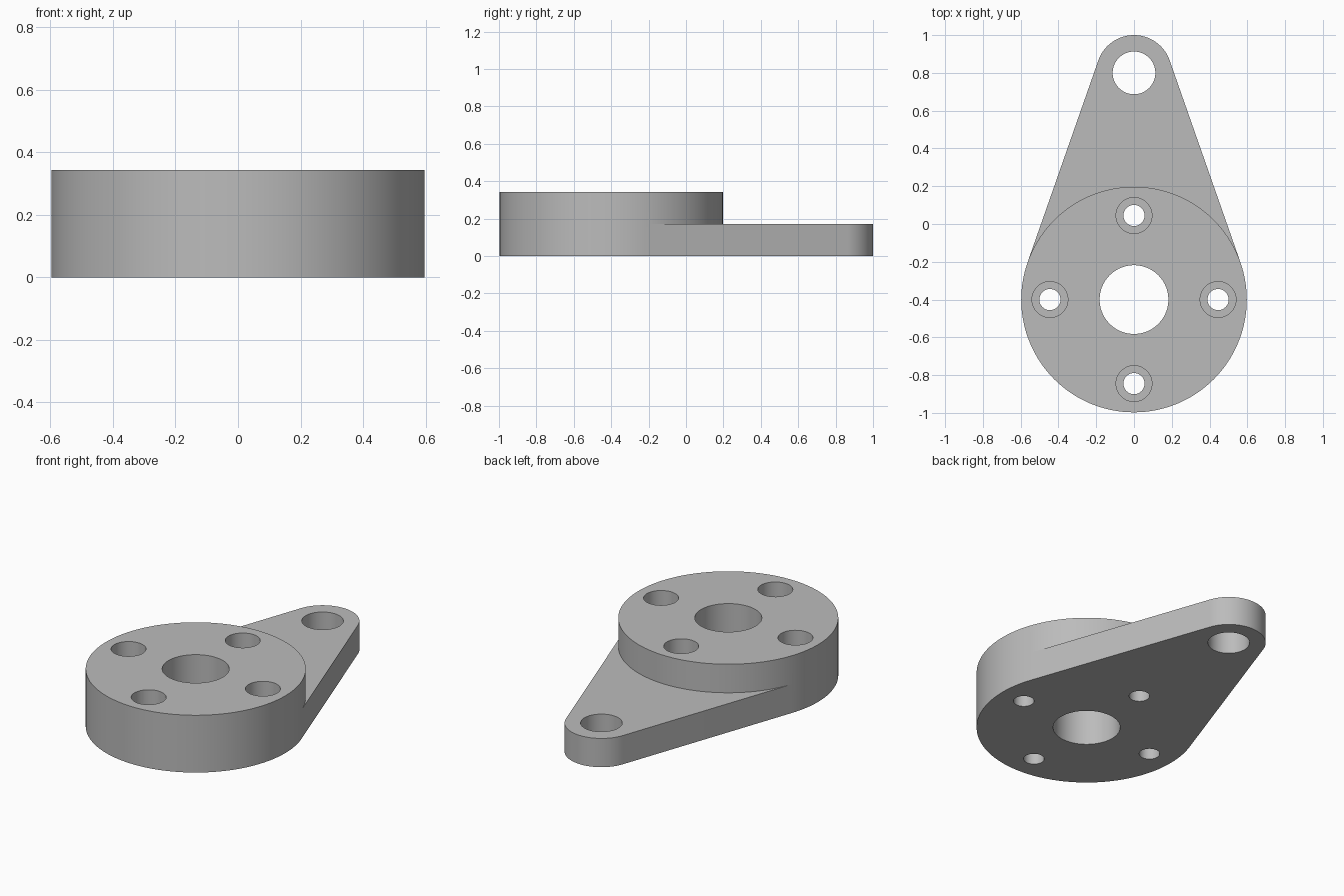
import bpy, bmesh
from math import asin, cos, sin, pi, radians

if "Cube" in bpy.data.objects:
    bpy.data.objects.remove(bpy.data.objects["Cube"], do_unlink=True)

HUB_Y, HUB_R, HUB_H = -0.4, 0.597, 0.343
TIP_Y, TIP_R, ARM_H = 0.8, 0.2, 0.172
BOLT_CIRCLE, BOLT_R, RECESS_R, RECESS_DEPTH = 0.445, 0.056, 0.095, 0.13

metal = bpy.data.materials.new("grey metal")
metal.use_nodes = True
grey = (0.5, 0.5, 0.5, 1)
metal.diffuse_color = grey
metal.node_tree.nodes["Principled BSDF"].inputs["Base Color"].default_value = grey


def arc(y, r, start, end, steps):
    angles = [start + (end - start) * i / steps for i in range(steps + 1)]
    return [(r * cos(a), y + r * sin(a)) for a in angles]


def prism(name, outline, z0, z1):
    """Extrude a closed outline between two heights."""
    bm = bmesh.new()
    base = bm.faces.new([bm.verts.new((x, y, z0)) for x, y in outline])
    top = bmesh.ops.extrude_face_region(bm, geom=[base])["geom"]
    bmesh.ops.translate(bm, vec=(0, 0, z1 - z0),
                        verts=[v for v in top if isinstance(v, bmesh.types.BMVert)])
    bmesh.ops.recalc_face_normals(bm, faces=bm.faces)
    mesh = bpy.data.meshes.new(name)
    bm.to_mesh(mesh)
    bm.free()
    mesh.materials.append(metal)
    obj = bpy.data.objects.new(name, mesh)
    bpy.context.collection.objects.link(obj)
    return obj


def cylinder(name, x, y, r, z0, z1, sides=64):
    ring = arc(y, r, 0, 2 * pi, sides)[:-1]
    return prism(name, [(px + x, py) for px, py in ring], z0, z1)


def combine(target, other, operation):
    """Apply a boolean and discard the helper."""
    mod = target.modifiers.new(operation, "BOOLEAN")
    mod.operation, mod.object, mod.solver = operation, other, "EXACT"
    bpy.context.view_layer.objects.active = target
    bpy.ops.object.modifier_apply(modifier=mod.name)
    bpy.data.objects.remove(other, do_unlink=True)


# Round hub
body = cylinder("flanged_lever", 0, HUB_Y, HUB_R, 0, HUB_H, 128)

# Tapered arm, tangent to the hub and to its rounded tip
t = asin((HUB_R - TIP_R) / (TIP_Y - HUB_Y))
tx, ty = HUB_R * cos(t), HUB_Y + HUB_R * sin(t)
arm_outline = [(tx, ty)] + arc(TIP_Y, TIP_R, t, pi - t, 40) + [(-tx, ty), (-0.3, HUB_Y), (0.3, HUB_Y)]
combine(body, prism("arm", arm_outline, 0, ARM_H), "UNION")

# Centre bore and tip hole
combine(body, cylinder("bore", 0, HUB_Y, 0.182, -0.1, 0.5, 96), "DIFFERENCE")
combine(body, cylinder("tip_hole", 0, TIP_Y, 0.113, -0.1, 0.5), "DIFFERENCE")

# Four counterbored bolt holes
for i in range(4):
    x = BOLT_CIRCLE * cos(i * pi / 2)
    y = HUB_Y + BOLT_CIRCLE * sin(i * pi / 2)
    combine(body, cylinder("bolt_hole", x, y, BOLT_R, -0.1, 0.5, 48), "DIFFERENCE")
    combine(body, cylinder("recess", x, y, RECESS_R, HUB_H - RECESS_DEPTH, 0.5, 48), "DIFFERENCE")

# Smooth round walls with crisp rims
bpy.ops.object.select_all(action="DESELECT")
body.select_set(True)
bpy.context.view_layer.objects.active = body
bpy.ops.object.shade_smooth_by_angle(angle=radians(30))
